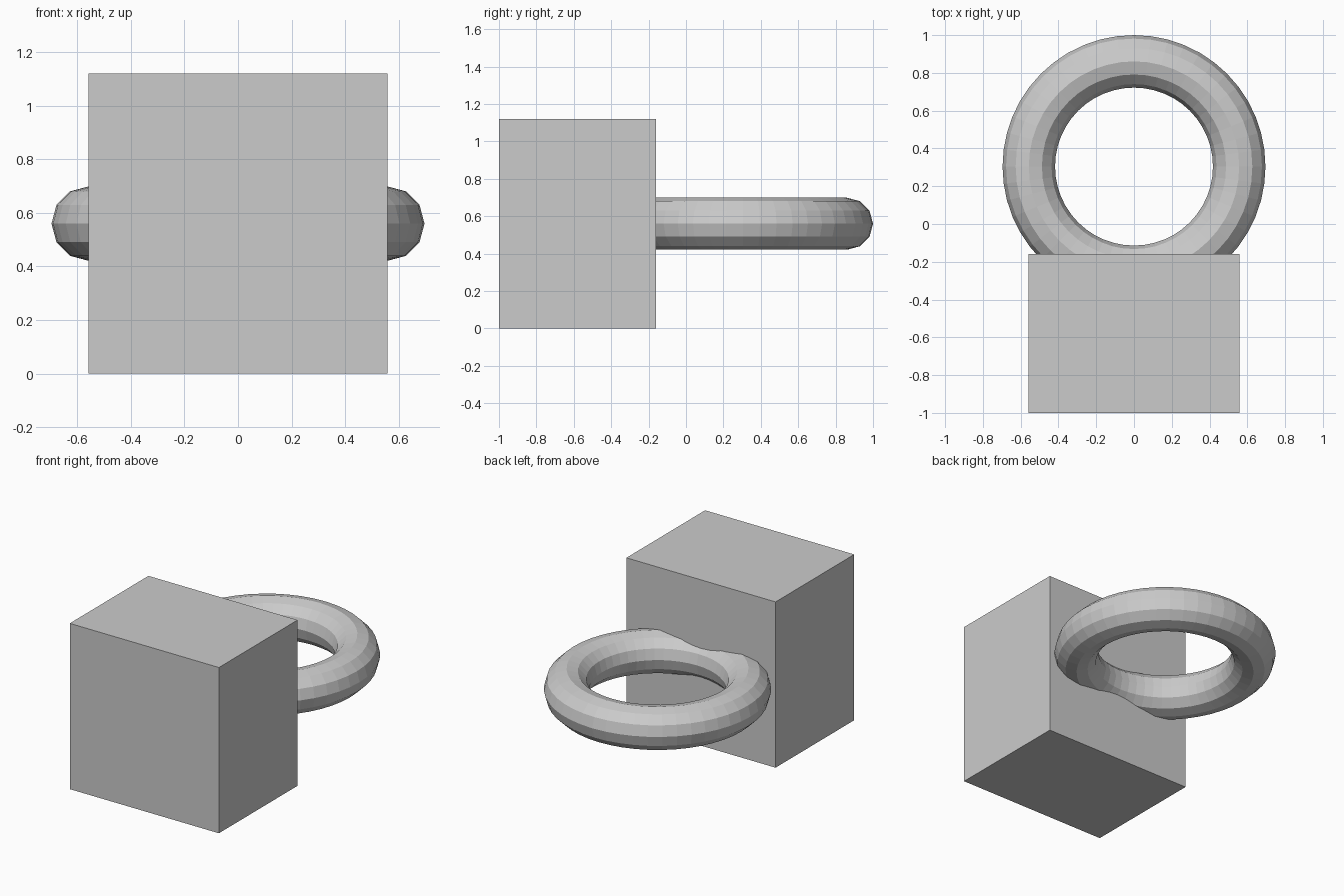
import bpy

if "Cube" in bpy.data.objects:
    bpy.data.objects.remove(bpy.data.objects["Cube"])

# Solid block at the front
bpy.ops.mesh.primitive_cube_add(size=1, location=(0, -0.58, 0.56))
block = bpy.context.object
block.name = "block"
block.scale = (1.115, 0.84, 1.12)
bpy.ops.object.transform_apply(location=False, rotation=False, scale=True)

# Horizontal ring sunk into the back of the block, flat faced
bpy.ops.mesh.primitive_torus_add(
    major_radius=0.557, minor_radius=0.139,
    major_segments=48, minor_segments=12,
    location=(0, 0.304, 0.56))
ring = bpy.context.object
ring.name = "ring"
bpy.ops.object.shade_flat()
